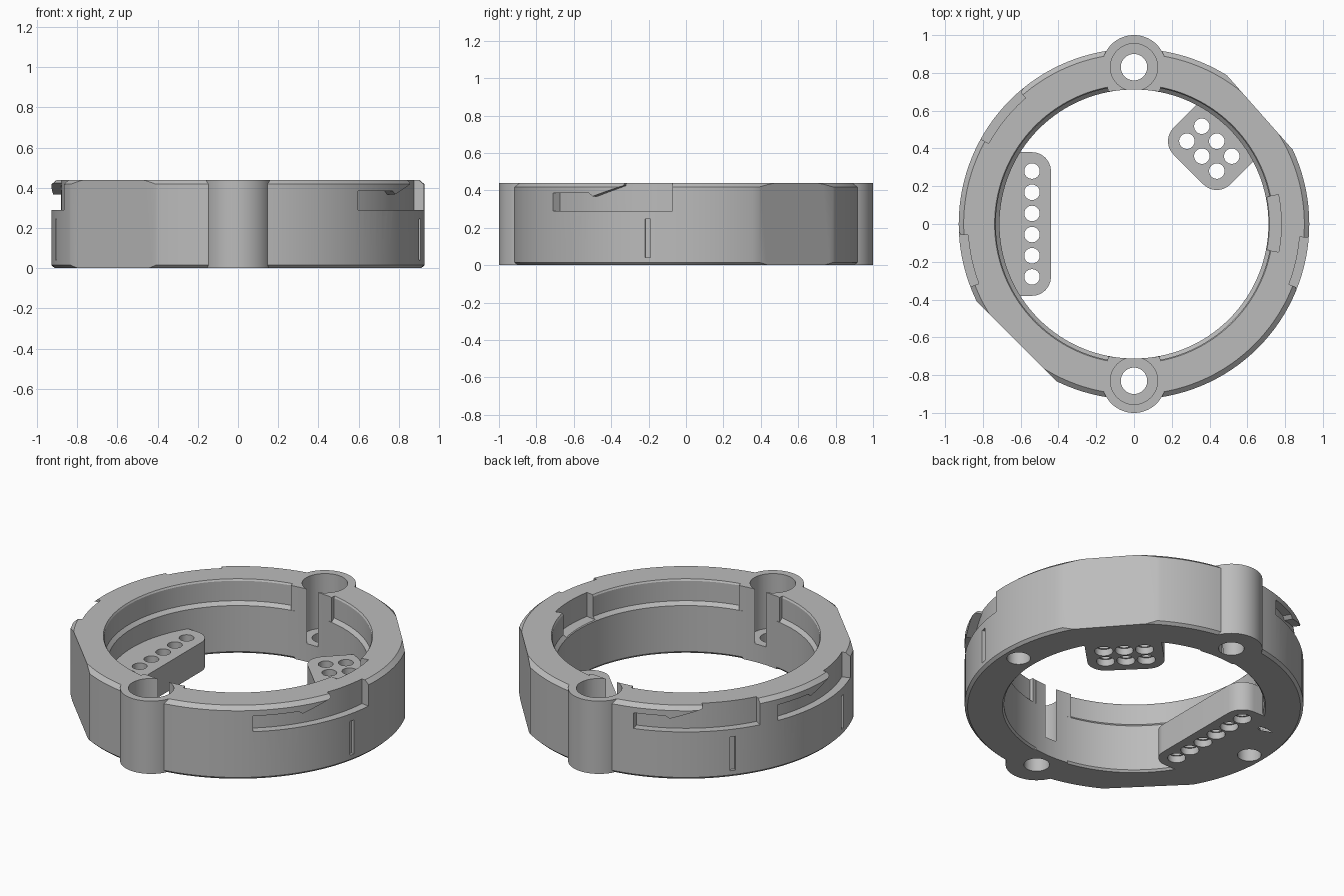
import bpy, bmesh, math
from mathutils import Matrix, Vector

if "Cube" in bpy.data.objects:
    bpy.data.objects.remove(bpy.data.objects["Cube"])

H = 0.44
SEG = 128

grey = bpy.data.materials.new("plain_grey")
grey.diffuse_color = (0.5, 0.5, 0.5, 1)
grey.use_nodes = True
grey.node_tree.nodes["Principled BSDF"].inputs["Base Color"].default_value = grey.diffuse_color


def make(name, bm):
    bmesh.ops.recalc_face_normals(bm, faces=bm.faces[:])
    me = bpy.data.meshes.new(name)
    bm.to_mesh(me)
    bm.free()
    me.materials.append(grey)
    ob = bpy.data.objects.new(name, me)
    bpy.context.collection.objects.link(ob)
    return ob


def combine(target, other, op):
    m = target.modifiers.new(op, 'BOOLEAN')
    m.operation, m.solver, m.object = op, 'EXACT', other
    bpy.context.view_layer.objects.active = target
    bpy.ops.object.modifier_apply(modifier=m.name)
    bpy.data.objects.remove(other)


def revolve(name, profile):
    """Closed ring from a (radius, z) section."""
    bm = bmesh.new()
    rings = []
    for i in range(SEG):
        a = 2 * math.pi * i / SEG
        rings.append([bm.verts.new((r * math.cos(a), r * math.sin(a), z)) for r, z in profile])
    n = len(profile)
    for i in range(SEG):
        p, q = rings[i], rings[(i + 1) % SEG]
        for j in range(n):
            k = (j + 1) % n
            bm.faces.new((p[j], q[j], q[k], p[k]))
    return make(name, bm)


def arc(name, r0, r1, z0, tops):
    """Curved bar; tops is a list of (degrees, top height)."""
    pts = [tops[0]]
    for (a, za), (b, zb) in zip(tops, tops[1:]):
        n = max(1, round((b - a) / 2.8))
        pts += [(a + (b - a) * i / n, za + (zb - za) * i / n) for i in range(1, n + 1)]
    bm = bmesh.new()
    rows = []
    for d, zt in pts:
        c, s = math.cos(math.radians(d)), math.sin(math.radians(d))
        rows.append([bm.verts.new((r * c, r * s, z)) for r, z in
                     ((r0, z0), (r1, z0), (r1, zt), (r0, zt))])
    for p, q in zip(rows, rows[1:]):
        for j in range(4):
            k = (j + 1) % 4
            bm.faces.new((p[j], p[k], q[k], q[j]))
    bm.faces.new(rows[0])
    bm.faces.new(rows[-1][::-1])
    return make(name, bm)


def prism(name, outline, z0, z1):
    bm = bmesh.new()
    f = bm.faces.new([bm.verts.new((x, y, z0)) for x, y in outline])
    up = bmesh.ops.extrude_face_region(bm, geom=[f])['geom']
    bmesh.ops.translate(bm, vec=(0, 0, z1 - z0),
                        verts=[v for v in up if isinstance(v, bmesh.types.BMVert)])
    return make(name, bm)


def cyl(name, x, y, r, z0, z1, n=48):
    return prism(name, [(x + r * math.cos(2 * math.pi * i / n),
                         y + r * math.sin(2 * math.pi * i / n)) for i in range(n)], z0, z1)


def box(name, size, radius, z, deg):
    """Box centred at a polar position, turned to face outward."""
    bm = bmesh.new()
    m = (Matrix.Rotation(math.radians(deg), 4, 'Z') @ Matrix.Translation((radius, 0, z))
         @ Matrix.Diagonal((*size, 1)))
    bmesh.ops.create_cube(bm, size=1, matrix=m)
    return make(name, bm)


def pin_block(name, deg, inner, outer, half, holes):
    """Block reaching inward from the ring with two round corners and a set of pin holes."""
    rc = 0.1
    local = [(outer, -half), (outer, half)]
    for cy, a0 in ((half - rc, 90), (-half + rc, 180)):
        for i in range(13):
            a = math.radians(a0 + 90 * i / 12)
            local.append((inner + rc + rc * math.cos(a), cy + rc * math.sin(a)))
    rot = Matrix.Rotation(math.radians(deg), 2)
    block = prism(name, [tuple(rot @ Vector(p)) for p in local], 0, 0.175)
    for h in holes:
        x, y = rot @ Vector(h)
        combine(block, cyl("pin_hole", x, y, 0.041, -0.1, 0.3, 32), 'DIFFERENCE')
        combine(block, cyl("pin_seat", x, y, 0.05, -0.1, 0.04, 32), 'DIFFERENCE')
    return block


# main ring with chamfered rims and an inner ledge
ring = revolve("mount_ring", [(0.912, 0), (0.928, 0.015), (0.928, H - 0.022), (0.902, H),
                              (0.738, H), (0.732, H - 0.01), (0.732, 0.31), (0.722, 0.30),
                              (0.712, 0.29), (0.712, 0.012), (0.722, 0)])

# flats on two opposite sides
for deg, d in ((41.5, 0.89), (225, 0.878)):
    combine(ring, box("flat_cut", (0.4, 1.2, 1), d + 0.2, 0.2, deg), 'DIFFERENCE')

# screw lobes with deep counterbores
for s in (1, -1):
    y = 0.83 * s
    combine(ring, arc("lobe_fill", 0.713, 0.8, 0.05, [(90 * s - 11, H), (90 * s + 11, H)]), 'UNION')
    combine(ring, cyl("lobe", 0, y, 0.17, 0, H, 64), 'UNION')
    # keep the lobe out of the bore
    combine(ring, cyl("bore", 0, 0, 0.7119, -0.1, 0.6, SEG), 'DIFFERENCE')
for s in (1, -1):
    y = 0.83 * s
    combine(ring, cyl("counterbore", 0, y, 0.125, 0.11, 0.6), 'DIFFERENCE')
    combine(ring, cyl("screw_hole", 0, y, 0.07, -0.1, 0.3), 'DIFFERENCE')
    # blind holes in the underside
    combine(ring, cyl("blind_hole", 0.825 * s, 0, 0.065, -0.1, 0.15), 'DIFFERENCE')

# key notch inside the rim
combine(ring, arc("key_notch", 0.65, 0.78, 0.295, [(-11, 0.6), (11.5, 0.6)]), 'DIFFERENCE')

# bayonet slots with a sloped catch, and an index groove below each opening
for start, catch, end in ((-50, -21, -4.5), (107, 131, 151), (158, 184, 201)):
    tops = [(start, 0.385), (catch - 13, 0.385), (catch - 11.5, 0.368),
            (catch - 0.3, 0.425), (catch, 0.6), (end, 0.6)]
    combine(ring, arc("bayonet_slot", 0.88, 1.0, 0.29, tops), 'DIFFERENCE')
    mid = (catch + end) / 2
    combine(ring, box("index_groove", (0.1, 0.03, 0.205), 0.96, 0.143, mid), 'DIFFERENCE')

# pin blocks: one row of six, and two rows of three
row = pin_block("row_pin_block", 180, 0.44, 0.76, 0.38,
                [(0.54, 0.112 * (i - 2.5)) for i in range(6)])
grid = pin_block("grid_pin_block", 45, 0.408, 0.80, 0.212,
                 [(0.564 + v, 0.112 * u) for u in (-1, 0, 1) for v in (-0.056, 0.056)])
for b in (row, grid):
    combine(ring, b, 'UNION')

bpy.ops.object.select_all(action='DESELECT')
ring.select_set(True)
bpy.context.view_layer.objects.active = ring
bpy.ops.object.shade_smooth_by_angle(angle=math.radians(25))
